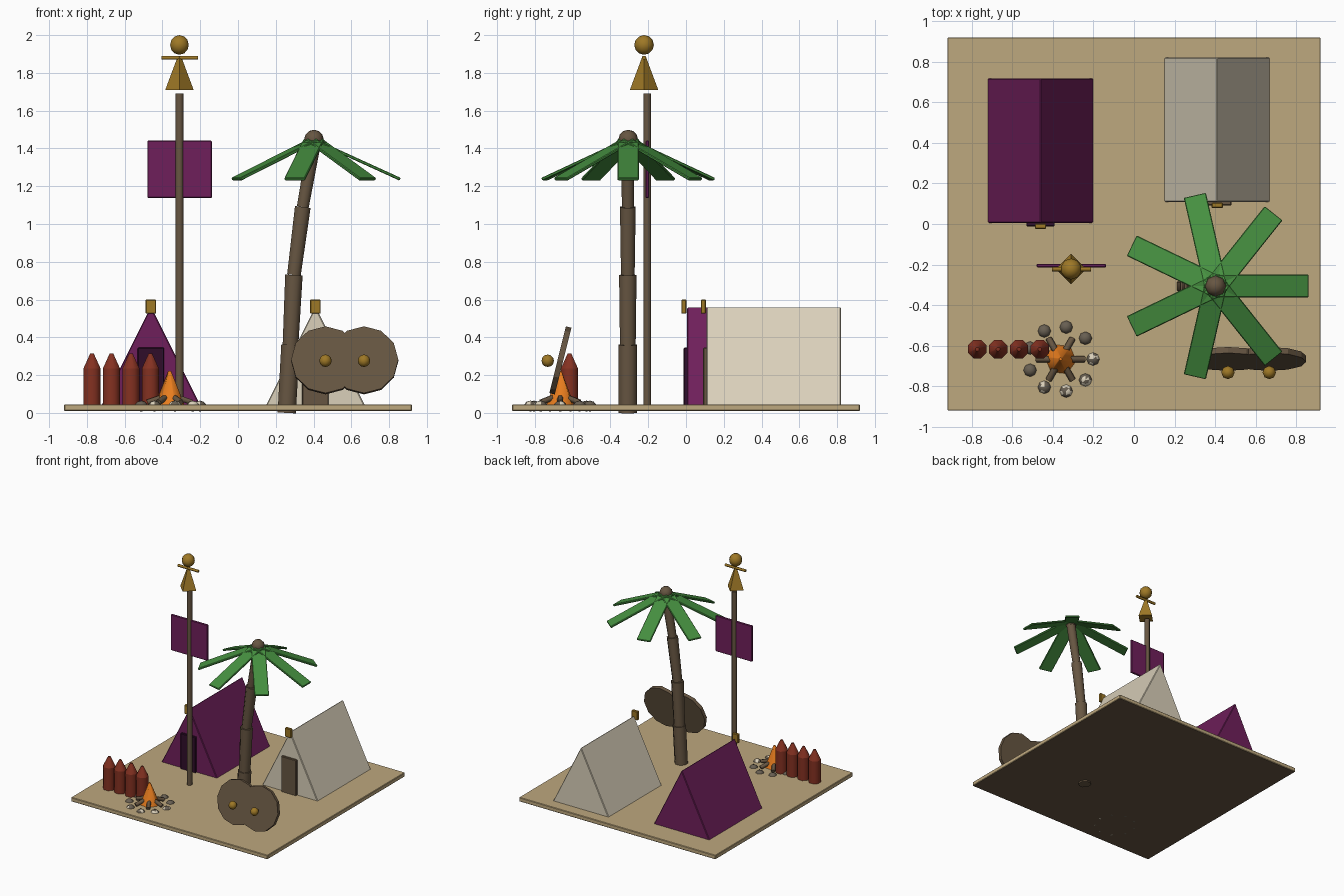
import bpy, bmesh, math, random
from mathutils import Vector, Matrix

if "Cube" in bpy.data.objects:
    bpy.data.objects.remove(bpy.data.objects["Cube"])

random.seed(3)

def mat(name, r, g, b):
    m = bpy.data.materials.new(name)
    lin = [((c / 255 + 0.055) / 1.055) ** 2.4 for c in (r, g, b)]
    m.diffuse_color = (*lin, 1)
    m.use_nodes = True
    m.node_tree.nodes["Principled BSDF"].inputs["Base Color"].default_value = m.diffuse_color
    return m

SAND = mat("sand", 190, 168, 126)
PURPLE = mat("purple_cloth", 111, 31, 91)
DARK = mat("dark_purple", 48, 13, 42)
CREAM = mat("cream_cloth", 218, 208, 186)
WOOD = mat("brown_wood", 103, 86, 66)
GREEN = mat("palm_green", 70, 144, 64)
RED = mat("dark_red", 132, 49, 33)
GOLD = mat("gold", 158, 120, 38)
ORANGE = mat("flame_orange", 232, 125, 30)
STONE = mat("grey_stone", 104, 95, 82)

def finish(name, bm, material, matrix=None, smooth=0, bevel=0.0):
    """Turn a bmesh into an object; smooth is the sharp-edge angle in degrees."""
    if matrix is not None:
        bmesh.ops.transform(bm, matrix=matrix, verts=bm.verts)
    bmesh.ops.recalc_face_normals(bm, faces=bm.faces)
    if bevel:
        bmesh.ops.bevel(bm, geom=bm.edges[:], offset=bevel, segments=1, affect='EDGES')
    if smooth:
        for f in bm.faces:
            f.smooth = True
        for e in bm.edges:
            e.smooth = e.calc_face_angle(0) < math.radians(smooth)
    me = bpy.data.meshes.new(name)
    bm.to_mesh(me)
    bm.free()
    me.materials.append(material)
    ob = bpy.data.objects.new(name, me)
    bpy.context.collection.objects.link(ob)
    return ob

def box(name, lo, hi, material):
    bm = bmesh.new()
    bmesh.ops.create_cube(bm, size=1)
    lo, hi = Vector(lo), Vector(hi)
    return finish(name, bm, material,
                  Matrix.Translation((lo + hi) / 2) @ Matrix.Diagonal((*(hi - lo), 1)), bevel=0.004)

def rod(name, a, b, r1, r2, sides, material, spin=0.0, smooth=0):
    """Tapered cylinder from point a to point b."""
    a, b = Vector(a), Vector(b)
    d = b - a
    bm = bmesh.new()
    bmesh.ops.create_cone(bm, cap_ends=True, segments=sides, radius1=r1, radius2=r2, depth=d.length)
    rot = Vector((0, 0, 1)).rotation_difference(d).to_matrix().to_4x4()
    return finish(name, bm, material,
                  Matrix.Translation((a + b) / 2) @ rot @ Matrix.Rotation(spin, 4, 'Z'), smooth)

def ball(name, c, r, material, squash=1.0, u=10, v=6, smooth=0):
    bm = bmesh.new()
    bmesh.ops.create_uvsphere(bm, u_segments=u, v_segments=v, radius=r)
    return finish(name, bm, material,
                  Matrix.Translation(c) @ Matrix.Diagonal((1, 1, squash, 1)), smooth)

# Ground slab with a dark underside
slab = box("ground_slab", (-0.92, -0.92, 0.01), (0.92, 0.92, 0.045), SAND)
slab.data.materials.append(WOOD)
for f in slab.data.polygons:
    f.material_index = int(f.normal.z < -0.9)

# Tents: triangular prism, door panel and gold ridge block
def tent(prefix, cx, y0, cloth, door):
    bm = bmesh.new()
    ends = [[bm.verts.new((cx + dx, y, z)) for dx, z in ((-0.264, 0.035), (0.264, 0.035), (0, 0.563))]
            for y in (y0, y0 + 0.712)]
    for end in ends:
        bm.faces.new(end)
    for i in range(3):
        j = (i + 1) % 3
        bm.faces.new((ends[0][i], ends[0][j], ends[1][j], ends[1][i]))
    finish(prefix + "_tent", bm, cloth, bevel=0.005)
    box(prefix + "_tent_door", (cx - 0.07, y0 - 0.018, 0.012), (cx + 0.07, y0 + 0.004, 0.345), door)
    box(prefix + "_ridge_block", (cx - 0.028, y0 - 0.03, 0.525), (cx + 0.028, y0 - 0.004, 0.6), GOLD)

tent("purple", -0.461, 0.006, PURPLE, DARK)
tent("cream", 0.41, 0.109, CREAM, WOOD)

# Flag pole and banner
rod("flag_pole", (-0.31, -0.205, 0.045), (-0.31, -0.205, 1.69), 0.022, 0.022, 8, WOOD, math.pi / 8, 60)
box("banner", (-0.48, -0.214, 1.138), (-0.138, -0.196, 1.441), PURPLE)

# Gold finial figure: pyramid body, arms and head
rod("finial_body", (-0.31, -0.222, 1.71), (-0.31, -0.222, 1.89), 0.075, 0.008, 4, GOLD)
rod("finial_arms", (-0.405, -0.222, 1.88), (-0.213, -0.222, 1.88), 0.011, 0.011, 6, GOLD, 0, 65)
ball("finial_head", (-0.31, -0.222, 1.948), 0.052, GOLD, smooth=60)

# Palm trunk in four leaning segments, each flaring slightly at its top
path = [(0.258, 0.0), (0.278, 0.36), (0.296, 0.73), (0.343, 1.09), (0.405, 1.44)]
radii = [(0.052, 0.053), (0.045, 0.050), (0.039, 0.045), (0.034, 0.039)]
for i, (r1, r2) in enumerate(radii):
    (xa, za), (xb, zb) = path[i], path[i + 1]
    rod(f"trunk_segment_{i + 1}", (xa, -0.308, za), (xb, -0.308, zb), r1, r2, 8, WOOD, math.pi / 8, 60)
ball("palm_crown", (0.402, -0.306, 1.447), 0.052, WOOD, u=8, v=6, smooth=60)

# Seven drooping fronds around the crown
for i in range(7):
    bm = bmesh.new()
    bmesh.ops.create_cube(bm, size=1)
    m = (Matrix.Translation((0.402, -0.306, 1.445))
         @ Matrix.Rotation(math.tau * i / 7, 4, 'Z')
         @ Matrix.Rotation(math.radians(24.5), 4, 'Y')
         @ Matrix.Translation((0.252, 0, 0)) @ Matrix.Diagonal((0.5, 0.112, 0.016, 1)))
    finish(f"palm_frond_{i + 1}", bm, GREEN, m, bevel=0.004)

# Leaning double shield with gold bosses
tilt = math.radians(14)
axis = Vector((0, -math.cos(tilt), math.sin(tilt)))
for side, x in (("left", 0.463), ("right", 0.667)):
    c = Vector((x, -0.665, 0.278))
    rod(f"shield_{side}_disc", c - axis * 0.015, c + axis * 0.015, 0.182, 0.182, 12, WOOD)
    ball(f"shield_{side}_boss", (x, -0.732, 0.276), 0.033, GOLD, u=8, v=6, smooth=60)

# Row of dark red posts with pointed caps
for i in range(4):
    x = -0.773 + 0.103 * i
    rod(f"post_{i + 1}", (x, -0.617, 0.045), (x, -0.617, 0.235), 0.049, 0.049, 8, RED, math.pi / 8, 60)
    rod(f"post_cap_{i + 1}", (x, -0.617, 0.235), (x, -0.617, 0.315), 0.049, 0.01, 8, RED, math.pi / 8, 60)

# Campfire: flame, radial logs and ring of stones
fx, fy = -0.362, -0.666
rod("flame", (fx, fy, 0.045), (fx, fy, 0.222), 0.078, 0.008, 6, ORANGE, 0.4, 65)
for i in range(6):
    a = math.tau * i / 6
    d = Vector((math.cos(a), math.sin(a), 0))
    rod(f"fire_log_{i + 1}", Vector((fx, fy, 0.09)) + d * 0.02, Vector((fx, fy, 0.056)) + d * 0.118,
        0.016, 0.016, 6, WOOD, 0, 65)
for i in range(9):
    a = math.tau * i / 9
    p = (fx + 0.16 * math.cos(a), fy + 0.16 * math.sin(a), 0.036)
    ob = ball(f"fire_stone_{i + 1}", p, 0.034, STONE, 0.85, u=8, v=5, smooth=70)
    if i in (0, 6, 7, 8):  # pale flecks on the front stones
        ob.data.materials.append(CREAM)
        for f in ob.data.polygons:
            f.material_index = int(random.random() < 0.4)
